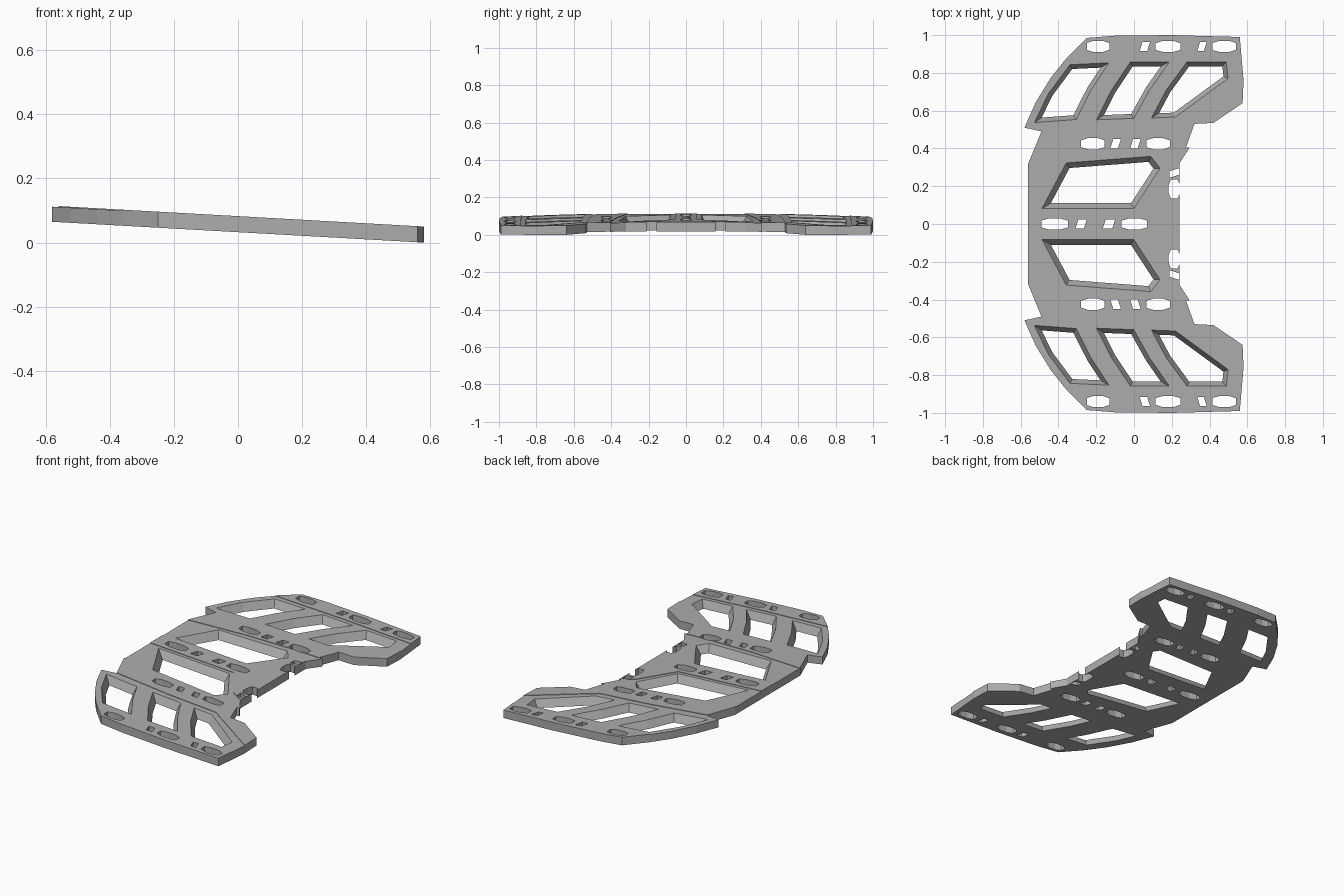
import bpy, bmesh
from mathutils import Vector

old = bpy.data.objects.get("Cube")
if old:
    bpy.data.objects.remove(old)

THICK, SLOPE, STEP = 0.05, 0.056, 0.003


def material(name, rgb):
    m = bpy.data.materials.new(name)
    m.use_nodes = True
    m.diffuse_color = (*rgb, 1)
    m.node_tree.nodes["Principled BSDF"].inputs["Base Color"].default_value = (*rgb, 1)
    return m


def flip(points):
    return [(x, -y) for x, y in reversed(points)]


def inset(points, d):
    """Move every side of a polygon inwards by d."""
    p = [Vector(q) for q in points]
    n = len(p)
    area = sum(p[i - 1].cross(p[i]) for i in range(n))
    sign = 1 if area > 0 else -1
    result = []
    for i in range(n):
        a = (p[i] - p[i - 1]).normalized()
        b = (p[(i + 1) % n] - p[i]).normalized()
        na, nb = Vector((-a.y, a.x)) * sign, Vector((-b.y, b.x)) * sign
        result.append(tuple(p[i] + (na + nb) * d / (1 + na.dot(nb))))
    return result


def prism(name, low, high, z0, z1):
    bm = bmesh.new()
    a = [bm.verts.new((x, y, z0)) for x, y in low]
    b = [bm.verts.new((x, y, z1)) for x, y in high]
    bm.faces.new(a)
    bm.faces.new(b)
    for i in range(len(a)):
        bm.faces.new((a[i - 1], a[i], b[i], b[i - 1]))
    bmesh.ops.recalc_face_normals(bm, faces=bm.faces)
    mesh = bpy.data.meshes.new(name)
    bm.to_mesh(mesh)
    bm.free()
    ob = bpy.data.objects.new(name, mesh)
    bpy.context.collection.objects.link(ob)
    return ob


cutters = []


def cut(low, high, z0=-0.01, z1=THICK + 0.01, both=True):
    for f in ((lambda p: p), flip) if both else ((lambda p: p),):
        ob = prism("cutter", f(low), f(high), z0, z1)
        ob.hide_render = True
        cutters.append(ob)


def window(points, d):
    # sloping walls, widest at the top face
    cut(inset(points, d * 1.2), inset(points, -d * 0.2))


def slot(c0, c1, across, kind, along_y=False, both=True):
    """Small hole: long eight-sided slot, or a slanted four-sided one."""
    h = 0.03
    if kind == "long":
        t = (c1 - c0) * 0.3
        pts = [(c0, -h * 0.6), (c0 + t, -h), (c1 - t, -h), (c1, -h * 0.6),
               (c1, h * 0.6), (c1 - t, h), (c0 + t, h), (c0, h * 0.6)]
    else:
        t = 0.015
        pts = [(c0, -h * 0.8), (c1 - t, -h * 0.8), (c1, h * 0.8), (c0 + t, h * 0.8)]
    pts = [(across + v, u) if along_y else (u, across + v) for u, v in pts]
    cut(pts, pts, both=both)


# main plate outline, one half then mirrored
half = [(0.24, 0.32), (0.295, 0.405), (0.275, 0.405), (0.32, 0.53), (0.42, 0.535),
        (0.575, 0.64), (0.58, 0.76), (0.56, 0.99), (0.2, 1.0), (-0.1, 0.997),
        (-0.25, 0.985), (-0.36, 0.875), (-0.44, 0.775), (-0.52, 0.645),
        (-0.58, 0.51), (-0.49, 0.49), (-0.56, 0.32)]
outline = half + flip(half)
plate = prism("footrest_plate", outline, outline, 0, THICK)

# shallow recesses that leave the solid bands standing proud
wing = [(-0.7, 0.868), (0.1, 0.885), (0.7, 0.88), (0.7, 0.84), (0.22, 0.53),
        (-0.1, 0.52), (-0.5, 0.488), (-0.7, 0.47)]
middle = [(-0.7, 0.06), (0.01, 0.06), (0.16, 0.27), (0.32, 0.36), (0.32, 0.405),
          (0.1, 0.395), (-0.2, 0.368), (-0.7, 0.29)]
for region in (wing, middle):
    cut(region, region, THICK - STEP)

# large windows
window([(-0.34, 0.845), (-0.13, 0.855), (-0.225, 0.71), (-0.305, 0.552),
        (-0.53, 0.535), (-0.455, 0.69)], 0.025)
window([(-0.02, 0.86), (0.19, 0.86), (0.085, 0.71), (0.0, 0.558),
        (-0.2, 0.55), (-0.12, 0.71)], 0.025)
window([(0.28, 0.86), (0.49, 0.86), (0.5, 0.77), (0.22, 0.565),
        (0.09, 0.56), (0.17, 0.71)], 0.025)
window([(-0.49, 0.08), (0.0, 0.08), (0.14, 0.295), (0.09, 0.36), (-0.36, 0.325)], 0.03)

# small slots in the outer and middle bands
for a, b in ((-0.25, -0.13), (0.115, 0.245), (0.415, 0.54)):
    slot(a, b, 0.94, "long")
for a, b in ((0.03, 0.085), (0.335, 0.385)):
    slot(a, b, 0.94, "short")
for a, b in ((-0.28, -0.155), (0.065, 0.19)):
    slot(a, b, 0.425, "long")
for a, b in ((-0.125, -0.07), (-0.02, 0.035)):
    slot(a, b, 0.425, "short")

# slots in the spine and the front edge
for a, b in ((-0.49, -0.35), (-0.065, 0.07)):
    slot(a, b, 0, "long", both=False)
for a, b in ((-0.31, -0.25), (-0.165, -0.1)):
    slot(a, b, 0, "short", both=False)
slot(0.135, 0.235, 0.213, "long", along_y=True)
slot(0.245, 0.295, 0.213, "short", along_y=True)

# carve everything out of the plate
for c in cutters:
    mod = plate.modifiers.new("cut", "BOOLEAN")
    mod.operation = "DIFFERENCE"
    mod.solver = "EXACT"
    mod.object = c
bpy.context.view_layer.update()
carved = bpy.data.meshes.new_from_object(
    plate.evaluated_get(bpy.context.evaluated_depsgraph_get()))
plate.modifiers.clear()
plate.data = carved
for c in cutters:
    bpy.data.objects.remove(c)

# lean the plate so it drops towards +x and rests on the ground
for v in carved.vertices:
    v.co.z += SLOPE * (0.58 - v.co.x)
carved.materials.clear()
carved.materials.append(material("plain grey", (0.42, 0.42, 0.42)))
for p in carved.polygons:
    p.material_index = 0
    p.use_smooth = False
